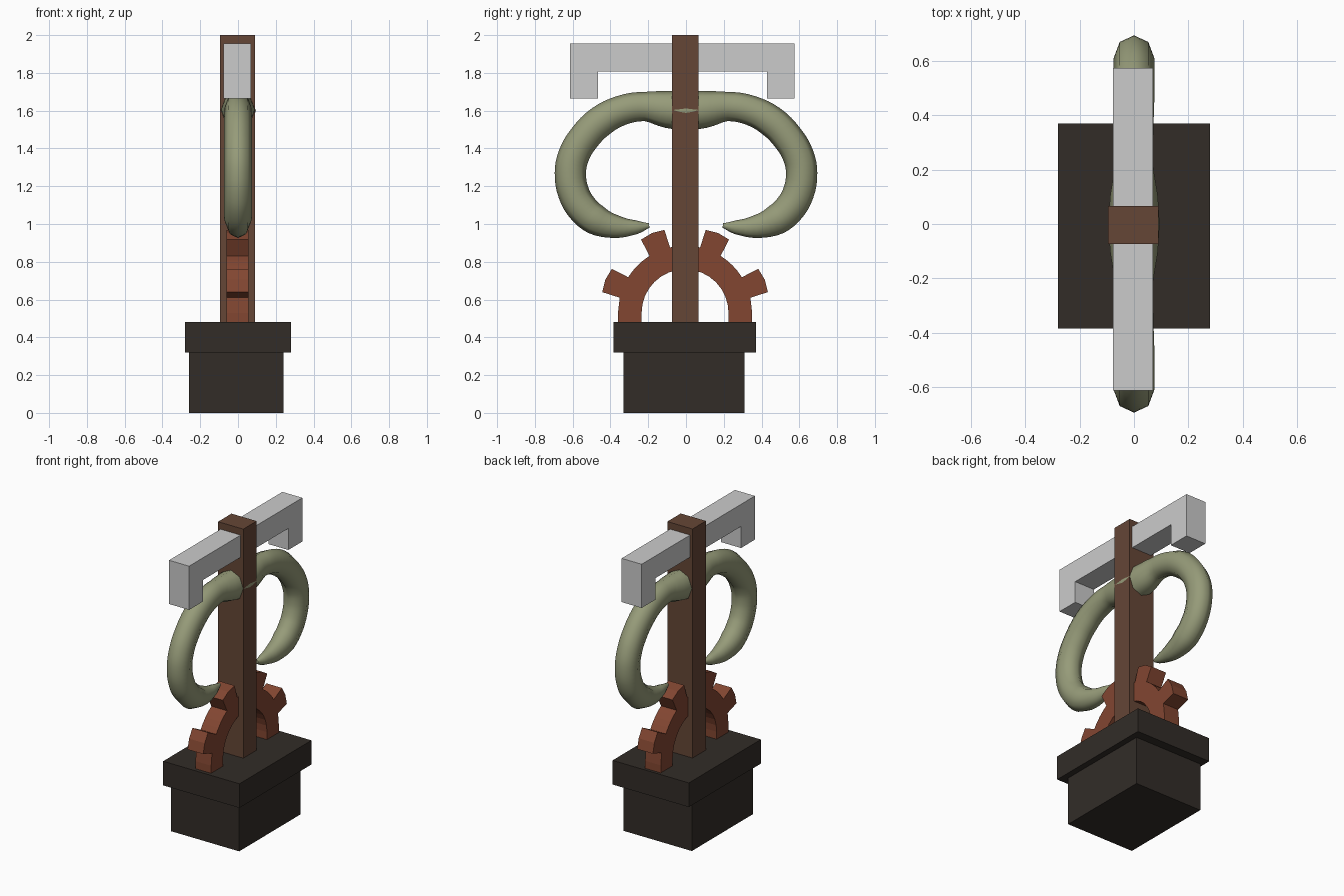
import bpy, bmesh
from math import sin, cos, radians

if "Cube" in bpy.data.objects:
    bpy.data.objects.remove(bpy.data.objects["Cube"])


def linear(c):
    c /= 255
    return c / 12.92 if c <= 0.04045 else ((c + 0.055) / 1.055) ** 2.4


def material(name, rgb):
    m = bpy.data.materials.new(name)
    m.diffuse_color = [linear(c) for c in rgb] + [1]
    m.use_nodes = True
    m.node_tree.nodes["Principled BSDF"].inputs["Base Color"].default_value = m.diffuse_color
    return m


dark = material("dark_stone", (50, 44, 39))
wood = material("wood", (101, 70, 54))
rust = material("rust", (130, 70, 49))
bone = material("bone", (150, 155, 121))


def extrude_x(name, profile, x0, x1, mat=None):
    """Extrude a closed (y, z) profile from x0 to x1."""
    bm = bmesh.new()
    face = bm.faces.new([bm.verts.new((x0, y, z)) for y, z in profile])
    ret = bmesh.ops.extrude_face_region(bm, geom=[face])
    new = [v for v in ret["geom"] if isinstance(v, bmesh.types.BMVert)]
    bmesh.ops.translate(bm, verts=new, vec=(x1 - x0, 0, 0))
    bmesh.ops.recalc_face_normals(bm, faces=bm.faces)
    me = bpy.data.meshes.new(name)
    bm.to_mesh(me)
    bm.free()
    if mat:
        me.materials.append(mat)
    ob = bpy.data.objects.new(name, me)
    bpy.context.collection.objects.link(ob)
    return ob


def box(name, x0, x1, y0, y1, z0, z1, mat):
    return extrude_x(name, [(y0, z0), (y1, z0), (y1, z1), (y0, z1)], x0, x1, mat)


# Base blocks and post
box("base_lower", -0.26, 0.24, -0.33, 0.31, 0, 0.32, dark)
box("base_upper", -0.28, 0.28, -0.385, 0.37, 0.32, 0.48, dark)
box("post", -0.095, 0.09, -0.073, 0.067, 0.45, 2.0, wood)

# Crossbar with hanging ends
extrude_x("crossbar", [(-0.613, 1.665), (-0.467, 1.665), (-0.467, 1.808),
                       (0.428, 1.808), (0.428, 1.665), (0.575, 1.665),
                       (0.575, 1.955), (-0.613, 1.955)], -0.077, 0.07)

# Half gear rising from the base
CY, CZ = -0.005, 0.53


def polar(r, a):
    return CY + r * cos(radians(a)), CZ + r * sin(radians(a))


R_IN, R_RIM, R_TIP = 0.23, 0.355, 0.452
profile = [(CY + R_RIM, 0.44), polar(R_RIM, 0)]
for i in range(4):
    a = 22.5 + 45 * i
    profile += [polar(R_RIM, a - 9.5), polar(R_TIP, a - 8.5), polar(R_TIP + 0.005, a),
                polar(R_TIP, a + 8.5), polar(R_RIM, a + 9.5)]
    if i < 3:
        profile += [polar(R_RIM, a + d) for d in (16, 22.5, 29)]
profile += [polar(R_RIM, 180), (CY - R_RIM, 0.44), (CY - R_IN, 0.44)]
profile += [polar(R_IN, 180 - 11.25 * i) for i in range(17)]
profile += [(CY + R_IN, 0.44)]
extrude_x("half_gear", profile, -0.06, 0.055, rust)

# Curled horns: one tapered tube, mirrored half path (y, z, radius)
half = [(0.10, 1.607, 0.098), (0.22, 1.622, 0.077), (0.34, 1.602, 0.079),
        (0.45, 1.545, 0.083), (0.54, 1.455, 0.083), (0.595, 1.36, 0.083),
        (0.612, 1.27, 0.083), (0.595, 1.165, 0.083), (0.55, 1.085, 0.083),
        (0.48, 1.024, 0.081), (0.37, 0.986, 0.061), (0.26, 0.983, 0.036),
        (0.195, 0.992, 0.012)]
path = [(-y, z, r) for y, z, r in reversed(half)] + [(0, 1.60, 0.105)] + half
cu = bpy.data.curves.new("horns", "CURVE")
cu.dimensions = "3D"
cu.bevel_depth = 1
cu.bevel_resolution = 2
cu.resolution_u = 4
cu.use_fill_caps = True
sp = cu.splines.new("BEZIER")
sp.bezier_points.add(len(path) - 1)
for p, (y, z, r) in zip(sp.bezier_points, path):
    p.co = (0, y, z)
    p.radius = r
    p.handle_left_type = p.handle_right_type = "AUTO"
cu.materials.append(bone)
horns = bpy.data.objects.new("horns", cu)
bpy.context.collection.objects.link(horns)
horns.scale.x = 0.9
bpy.context.view_layer.objects.active = horns
horns.select_set(True)
bpy.ops.object.convert(target="MESH")
bpy.ops.object.shade_smooth_by_angle(angle=radians(60))
